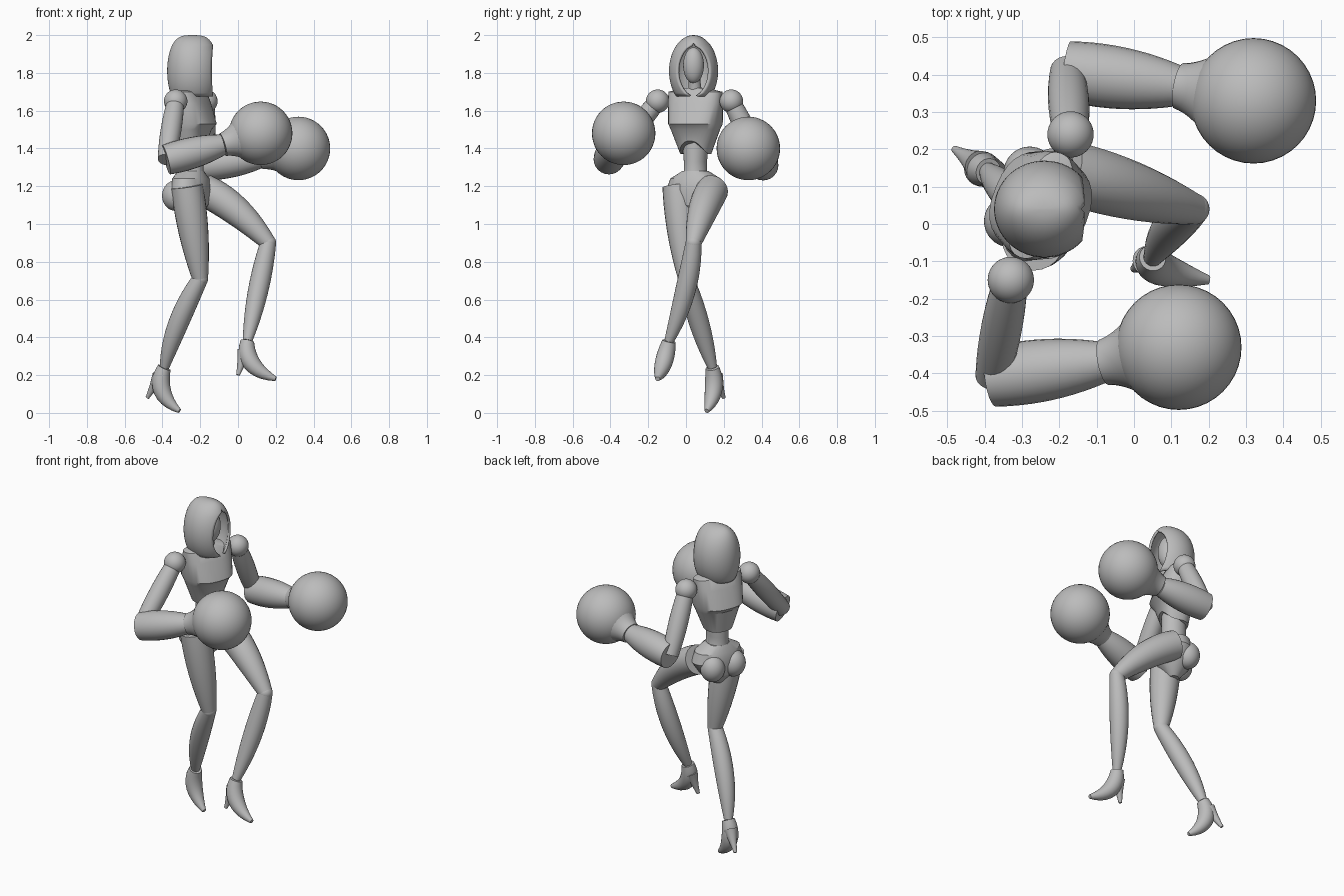
import bpy, bmesh, math
from mathutils import Vector, Matrix

cube = bpy.data.objects.get("Cube")
if cube:
    bpy.data.objects.remove(cube)

SHADE = (0.5, 0.5, 0.5, 1)
grey = bpy.data.materials.new("plain grey")
grey.use_nodes = True
grey.diffuse_color = SHADE
grey.node_tree.nodes["Principled BSDF"].inputs["Base Color"].default_value = SHADE

# The torso is turned a little about the vertical
BODY = Matrix.Translation((-0.25, 0.05, 0)) @ Matrix.Rotation(math.radians(-22), 4, "Z")


def circle(count):
    """Cosine and sine pairs evenly spaced round a circle."""
    return [(math.cos(math.tau * k / count), math.sin(math.tau * k / count)) for k in range(count)]


def finish(name, bm, angle=45):
    mesh = bpy.data.meshes.new(name)
    bm.to_mesh(mesh)
    bm.free()
    mesh.shade_smooth()
    mesh.set_sharp_from_angle(angle=math.radians(angle))
    mesh.materials.append(grey)
    obj = bpy.data.objects.new(name, mesh)
    bpy.context.collection.objects.link(obj)
    return obj


def skin(bm, rings, closed=True):
    """Join neighbouring rings with quads, capping closed tubes."""
    rows = [[bm.verts.new(point) for point in ring] for ring in rings]
    for low, high in zip(rows, rows[1:]):
        count = len(low)
        for i in range(count if closed else count - 1):
            j = (i + 1) % count
            bm.faces.new((low[i], low[j], high[j], high[i]))
    if closed:
        bm.faces.new(rows[0])
        bm.faces.new(rows[-1])
        bmesh.ops.recalc_face_normals(bm, faces=bm.faces)


def limb(name, start, end, start_radius, end_radius, bulge=0.0, bend=(0, 0, 0)):
    """Tapered round tube, swollen by bulge and bowed by bend at its middle."""
    start, end, bend = Vector(start), Vector(end), Vector(bend)
    span = end - start
    across = min(range(3), key=lambda i: abs(span[i]))
    ref = Vector([float(i == across) for i in range(3)])
    steps = 10
    rings = []
    for k in range(steps + 1):
        t = k / steps
        swell = 4 * t * (1 - t)
        centre = start.lerp(end, t) + bend * swell
        along = span + bend * (4 - 8 * t)
        u = along.cross(ref).normalized()
        v = along.cross(u).normalized()
        radius = start_radius + (end_radius - start_radius) * t + bulge * swell
        rings.append([centre + radius * (u * c + v * s) for c, s in circle(24)])
    bm = bmesh.new()
    skin(bm, rings)
    return finish(name, bm)


def ball(name, centre, size):
    bm = bmesh.new()
    place = Matrix.Translation(centre) @ Matrix.Diagonal(Vector(size).to_4d())
    bmesh.ops.create_uvsphere(bm, u_segments=40, v_segments=24, radius=1, matrix=place)
    return finish(name, bm)


def trunk(name, sections, power=1.0, arch=0.0):
    """Stacked ovals given as height, depth and half width."""
    rings = []
    for row, (height, depth, width) in enumerate(sections):
        lift = arch if row == 0 else 0
        rings.append([BODY @ Vector((
            depth * math.copysign(abs(c) ** power, c),
            width * math.copysign(abs(s) ** power, s),
            height + lift * max(0, c) ** 2)) for c, s in circle(32)])
    bm = bmesh.new()
    skin(bm, rings)
    return finish(name, bm, angle=30)


# Torso
trunk("ribcage", [(1.37, 0.08, 0.08), (1.5, 0.1, 0.13), (1.53, 0.13, 0.14),
                  (1.64, 0.09, 0.15), (1.7, 0.06, 0.15), (1.72, 0.04, 0.06)],
      power=0.8, arch=0.07)
trunk("abdomen", [(1.22, 0.08, 0.09), (1.27, 0.07, 0.06), (1.33, 0.07, 0.06), (1.45, 0.07, 0.07)])
trunk("pelvis", [(1.03, 0.03, 0.03), (1.1, 0.09, 0.11), (1.18, 0.1, 0.16),
                 (1.24, 0.09, 0.14), (1.28, 0.07, 0.07)])
for side, sign in (("left", 1), ("right", -1)):
    ball(side + "_buttock", BODY @ Vector((-0.06, 0.07 * sign, 1.15)), (0.07, 0.07, 0.08))

# Neck and face
FACE = Vector((-0.21, 0.04, 1.84))
limb("neck", BODY @ Vector((0, 0, 1.66)), FACE, 0.045, 0.035, bulge=-0.008)
ball("face", FACE, (0.05, 0.055, 0.095))

# Hood: an egg-shaped shell whose rings leave a gap at the front
rings = []
STEPS = 20
for k in range(STEPS):
    tilt = math.radians(-45 + 134 * k / (STEPS - 1))
    width = 0.13 * math.cos(tilt)
    depth = 0.135 * math.cos(tilt) ** 0.6
    gap = 0.086 * max(0, math.cos(1.9 * tilt)) ** 0.6
    start = math.asin(gap / width)
    height = 1.81 + 0.19 * math.sin(tilt)
    rings.append([])
    for i in range(41):
        turn = start + (math.tau - 2 * start) * i / 40
        rings[-1].append((FACE.x - 0.03 + depth * math.cos(turn),
                          FACE.y + width * math.sin(turn), height))
bm = bmesh.new()
skin(bm, rings, closed=False)
bmesh.ops.remove_doubles(bm, verts=bm.verts, dist=0.0002)
holes = [edge for edge in bm.edges if edge.is_boundary and min(v.co.z for v in edge.verts) > 1.99]
bmesh.ops.holes_fill(bm, edges=holes)
hood = finish("hood", bm)
thick = hood.modifiers.new("thickness", "SOLIDIFY")
thick.thickness = 0.014
thick.offset = -1

# Arms and round gloves: shoulder, elbow, wrist and glove centres
ARMS = {
    "left": ((-0.17, 0.24, 1.65), (-0.18, 0.41, 1.31), (0.12, 0.37, 1.35), (0.32, 0.33, 1.4)),
    "right": ((-0.33, -0.15, 1.65), (-0.38, -0.41, 1.34), (-0.08, -0.37, 1.42), (0.12, -0.33, 1.48)),
}
for side, joints in ARMS.items():
    shoulder, elbow, wrist, glove = map(Vector, joints)
    ball(side + "_shoulder", shoulder, [0.062] * 3)
    limb(side + "_upper_arm", shoulder, elbow, 0.045, 0.045, bulge=0.01)
    limb(side + "_forearm", elbow, wrist, 0.08, 0.055, bulge=0.015)
    limb(side + "_glove_cuff", wrist, wrist.lerp(glove, 0.5), 0.062, 0.12, bulge=-0.01)
    ball(side + "_glove", glove, [0.168] * 3)

# Legs: joints, then how far the thigh, shin and foot bow
LEGS = {
    "right": dict(hip=(-0.27, -0.04, 1.2), knee=(-0.2, 0, 0.71), ankle=(-0.39, 0.14, 0.24),
                  toe=(-0.31, 0.11, 0.01), heel=(-0.48, 0.2, 0.08),
                  bows=((0, 0, 0), (-0.02, 0, 0), (-0.05, 0.02, -0.01))),
    "left": dict(hip=(-0.18, 0.14, 1.18), knee=(0.16, 0.04, 0.9), ankle=(0.05, -0.09, 0.38),
                 toe=(0.2, -0.15, 0.18), heel=(0, -0.12, 0.2),
                 bows=((0, 0, 0.03), (0, 0.02, 0), (-0.05, 0, -0.02))),
}
for side, leg in LEGS.items():
    thigh_bow, shin_bow, foot_bow = leg["bows"]
    limb(side + "_thigh", leg["hip"], leg["knee"], 0.085, 0.042, 0.015, thigh_bow)
    ball(side + "_knee", leg["knee"], [0.042] * 3)
    limb(side + "_shin", leg["knee"], leg["ankle"], 0.042, 0.025, 0.02, shin_bow)
    limb(side + "_foot", leg["ankle"], leg["toe"], 0.036, 0.012, 0.022, foot_bow)
    ankle, heel = Vector(leg["ankle"]), Vector(leg["heel"])
    limb(side + "_heel", ankle.lerp(heel, 0.3), heel, 0.04, 0.01, -0.003)
